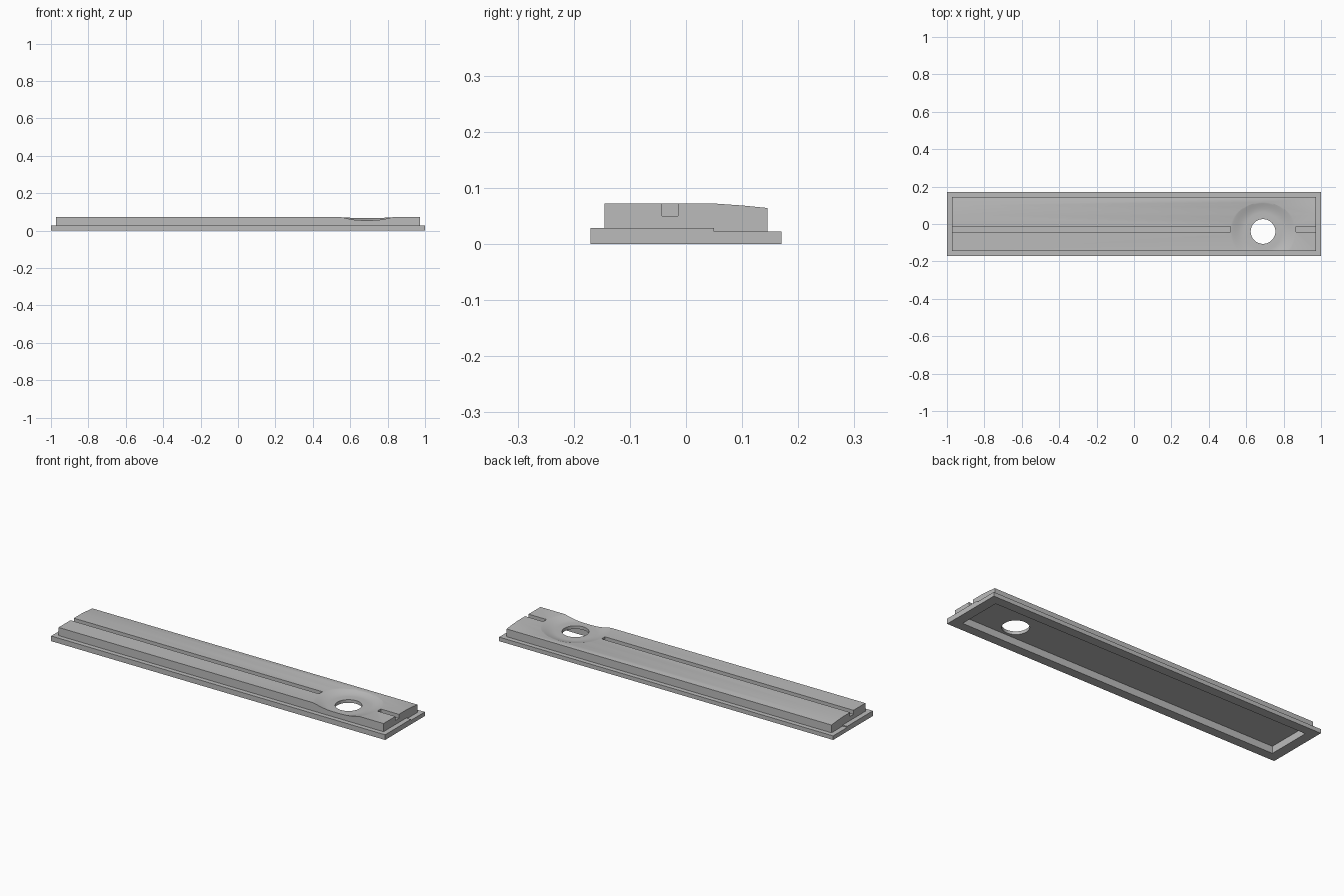
import bpy, bmesh, math

cube = bpy.data.objects.get("Cube")
if cube:
    bpy.data.objects.remove(cube, do_unlink=True)

grey = bpy.data.materials.new("light_grey")
grey.use_nodes = True
colour = (0.5, 0.5, 0.5, 1)
grey.diffuse_color = colour
grey.node_tree.nodes["Principled BSDF"].inputs["Base Color"].default_value = colour


def finish(name, bm):
    bmesh.ops.recalc_face_normals(bm, faces=bm.faces[:])
    mesh = bpy.data.meshes.new(name)
    bm.to_mesh(mesh)
    bm.free()
    mesh.materials.append(grey)
    obj = bpy.data.objects.new(name, mesh)
    bpy.context.collection.objects.link(obj)
    return obj


def extrude_x(name, profile, x0, x1):
    """Extrude a (y, z) outline along x."""
    bm = bmesh.new()
    face = bm.faces.new([bm.verts.new((x0, y, z)) for y, z in profile])
    result = bmesh.ops.extrude_face_region(bm, geom=[face])
    verts = [g for g in result["geom"] if isinstance(g, bmesh.types.BMVert)]
    bmesh.ops.translate(bm, verts=verts, vec=(x1 - x0, 0, 0))
    return finish(name, bm)


def box(name, x0, x1, y0, y1, z0, z1):
    return extrude_x(name, [(y0, z0), (y1, z0), (y1, z1), (y0, z1)], x0, x1)


def lathe(name, profile, x, y, steps=64):
    """Revolve a closed (radius, z) outline, starting and ending on the axis."""
    bm = bmesh.new()
    verts = [bm.verts.new((x + r, y, z)) for r, z in profile]
    edges = [bm.edges.new(pair) for pair in zip(verts, verts[1:])]
    bmesh.ops.spin(bm, geom=verts + edges, cent=(x, y, 0), axis=(0, 0, 1),
                   angle=math.tau, steps=steps, use_duplicate=False)
    bmesh.ops.remove_doubles(bm, verts=bm.verts[:], dist=1e-5)
    return finish(name, bm)


def combine(target, tool, operation):
    mod = target.modifiers.new(operation.lower(), "BOOLEAN")
    mod.operation = operation
    mod.solver = "EXACT"
    mod.object = tool
    bpy.context.view_layer.objects.active = target
    bpy.ops.object.modifier_apply(modifier=mod.name)
    bpy.data.objects.remove(tool, do_unlink=True)


# Flange with a lower rear step, and the raised body with a sloping rear
cover = extrude_x("cover_plate", [(-0.17, 0), (0.17, 0), (0.17, 0.022),
                                  (0.05, 0.022), (0.05, 0.028), (-0.17, 0.028)], -1, 1)
body = extrude_x("body", [(-0.145, 0.01), (0.145, 0.01), (0.145, 0.064),
                          (0.1, 0.0685), (0.05, 0.072), (-0.145, 0.072)], -0.973, 0.973)
combine(cover, body, "UNION")

# Hollow underside
combine(cover, box("recess", -0.947, 0.947, -0.12, 0.12, -0.05, 0.038), "DIFFERENCE")

# Long groove and short end groove
for x0, x1 in ((-1.1, 0.515), (0.865, 1.1)):
    combine(cover, box("groove", x0, x1, -0.043, -0.014, 0.05, 0.1), "DIFFERENCE")

# Soft dish around the hole
hole_x, hole_y = 0.69, -0.04
dish = [(0, 0.055)]
for i in range(13):
    t = i / 12
    dish.append((0.1 + 0.1 * t, 0.065 - 0.01 * math.cos(math.pi * t)))
dish += [(0.2, 0.12), (0, 0.12)]
combine(cover, lathe("dish", dish, hole_x, hole_y), "DIFFERENCE")

# Round through hole
drill = [(0, -0.1), (0.066, -0.1), (0.066, 0.2), (0, 0.2)]
combine(cover, lathe("drill", drill, hole_x, hole_y), "DIFFERENCE")

bpy.ops.object.select_all(action="DESELECT")
cover.select_set(True)
bpy.context.view_layer.objects.active = cover
bpy.ops.object.shade_smooth_by_angle(angle=math.radians(25))
